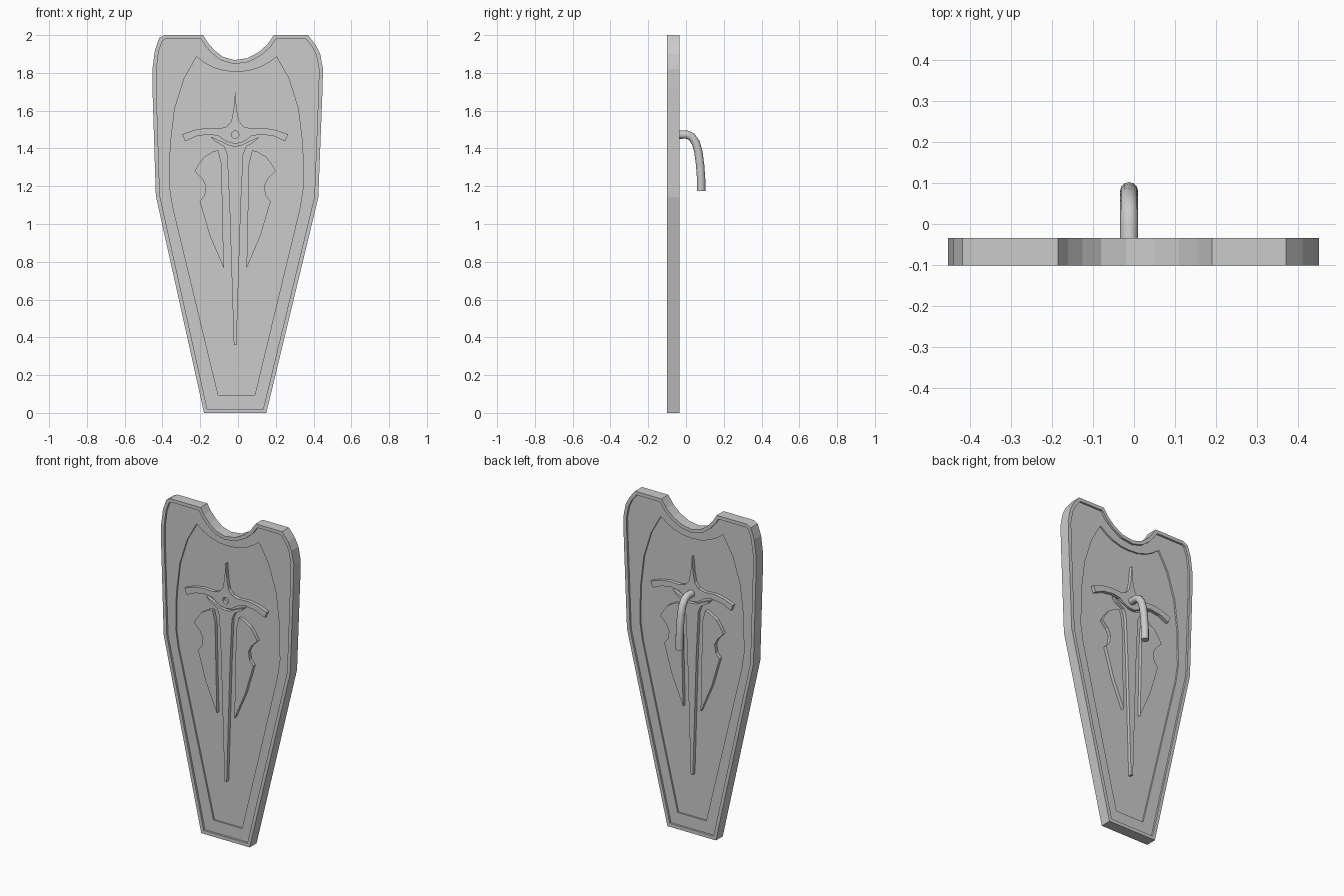
import bpy, bmesh
from math import sin, cos, tau
from mathutils import Vector

cube = bpy.data.objects.get("Cube")
if cube:
    bpy.data.objects.remove(cube, do_unlink=True)

MID_Y = -0.067      # middle of the shield's thickness
AXIS = -0.015       # centre line of the emblem

grey = bpy.data.materials.new("plain grey")
grey.use_nodes = True
grey.diffuse_color = (0.6, 0.6, 0.6, 1)
grey.node_tree.nodes["Principled BSDF"].inputs["Base Color"].default_value = grey.diffuse_color


def mirrored(half, axis):
    """Close a left half outline (top to bottom) with its mirror image."""
    other = [(2 * axis - x, z) for x, z in reversed(half) if abs(x - axis) > 1e-4]
    return half + other


def inset(points, dist):
    """Move a counter-clockwise outline inwards by dist."""
    pts = [Vector(p) for p in points]
    result = []
    for i, p in enumerate(pts):
        a = (p - pts[i - 1]).normalized()
        b = (pts[(i + 1) % len(pts)] - p).normalized()
        na, nb = Vector((-a.y, a.x)), Vector((-b.y, b.x))
        result.append(p + (na + nb) * dist / (1 + na.dot(nb)))
    return result


def to_mesh(name, curve, smooth=False):
    """Turn a curve into a clean mesh object."""
    temp = bpy.data.objects.new(name + "_curve", curve)
    bpy.context.collection.objects.link(temp)
    graph = bpy.context.evaluated_depsgraph_get()
    mesh = bpy.data.meshes.new_from_object(temp.evaluated_get(graph))
    bpy.data.objects.remove(temp, do_unlink=True)
    bm = bmesh.new()
    bm.from_mesh(mesh)
    bmesh.ops.remove_doubles(bm, verts=bm.verts, dist=1e-5)
    bmesh.ops.recalc_face_normals(bm, faces=bm.faces)
    for f in bm.faces:
        f.smooth = smooth and len(f.verts) == 4
        f.material_index = 0
    bm.to_mesh(mesh)
    bm.free()
    mesh.materials.clear()
    mesh.materials.append(grey)
    mesh.name = name
    obj = bpy.data.objects.new(name, mesh)
    bpy.context.collection.objects.link(obj)
    return obj


def plate(name, half_depth, *outlines):
    """Upright plate; outlines inside the first one become holes."""
    curve = bpy.data.curves.new(name, "CURVE")
    curve.dimensions = "2D"
    curve.fill_mode = "BOTH"
    curve.extrude = half_depth
    for points in outlines:
        s = curve.splines.new("POLY")
        s.points.add(len(points) - 1)
        for sp, (x, z) in zip(s.points, points):
            sp.co = (x, z, 0, 1)
        s.use_cyclic_u = True
        s.use_smooth = False
    obj = to_mesh(name, curve)
    for v in obj.data.vertices:
        x, z, d = v.co
        v.co = (x, MID_Y - d, z)
    return obj


# Shield body: raised rim, stepped field, deepest centre panel
outline = [(-.18, 0), (.15, 0), (.425, 1.14), (.447, 1.7), (.45, 1.82), (.435, 1.9),
           (.41, 1.95), (.37, 2), (.19, 2), (.155, 1.95), (.11, 1.91), (.05, 1.878),
           (-.02, 1.868), (-.08, 1.885), (-.125, 1.92), (-.16, 1.96), (-.185, 2),
           (-.39, 2), (-.417, 1.985), (-.44, 1.92), (-.453, 1.82), (-.453, 1.72),
           (-.435, 1.15)]
inner = inset(outline, .021)
panel = mirrored([(-.008, 1.806), (-.07, 1.81), (-.13, 1.828), (-.18, 1.855), (-.22, 1.885),
                  (-.285, 1.77), (-.335, 1.61), (-.358, 1.42), (-.362, 1.2), (-.345, 1.09),
                  (-.105, .095)], -.008)
plate("rim", .0335, outline, inner)
plate("field", .021, inner, panel)
plate("centre_panel", .011, panel)

# Emblem: crossguard with a pommel hole, blade and two side wings
guard = mirrored([(AXIS, 1.7), (-.024, 1.6), (-.035, 1.545), (-.06, 1.515), (-.1, 1.505),
                  (-.17, 1.508), (-.23, 1.498), (-.295, 1.475), (-.28, 1.438), (-.22, 1.465),
                  (-.15, 1.475), (-.1, 1.465), (-.075, 1.445), (-.045, 1.43), (AXIS, 1.425)], AXIS)
hole = [(AXIS + .02 * cos(i * tau / 12), 1.473 + .02 * sin(i * tau / 12)) for i in range(12)]
blade = mirrored([(AXIS, 1.412), (-.045, 1.417), (-.08, 1.434), (-.145, 1.462), (-.12, 1.437),
                  (-.075, 1.41), (-.058, 1.37), (-.045, 1.1), (-.022, .36)], AXIS)
wing = [(-.105, 1.39), (-.13, 1.385), (-.18, 1.355), (-.21, 1.315), (-.23, 1.28), (-.19, 1.24),
        (-.17, 1.2), (-.178, 1.15), (-.203, 1.12), (-.15, .94), (-.075, .765), (-.087, 1.32)]
plate("crossguard", .032, guard, hole)
plate("blade", .032, blade)
plate("right_wing", .032, wing)
plate("left_wing", .032, [(2 * AXIS - x, z) for x, z in wing])

# Bent handle on the back
path = [(-.06, 1.473), (.005, 1.473), (.03, 1.462), (.052, 1.43), (.066, 1.38),
        (.075, 1.31), (.08, 1.24), (.08, 1.175)]
tube = bpy.data.curves.new("handle", "CURVE")
tube.dimensions = "3D"
tube.bevel_depth = .022
tube.bevel_resolution = 4
tube.use_fill_caps = True
spline = tube.splines.new("POLY")
spline.points.add(len(path) - 1)
for sp, (y, z) in zip(spline.points, path):
    sp.co = (-.012, y, z, 1)
to_mesh("handle", tube, smooth=True)
